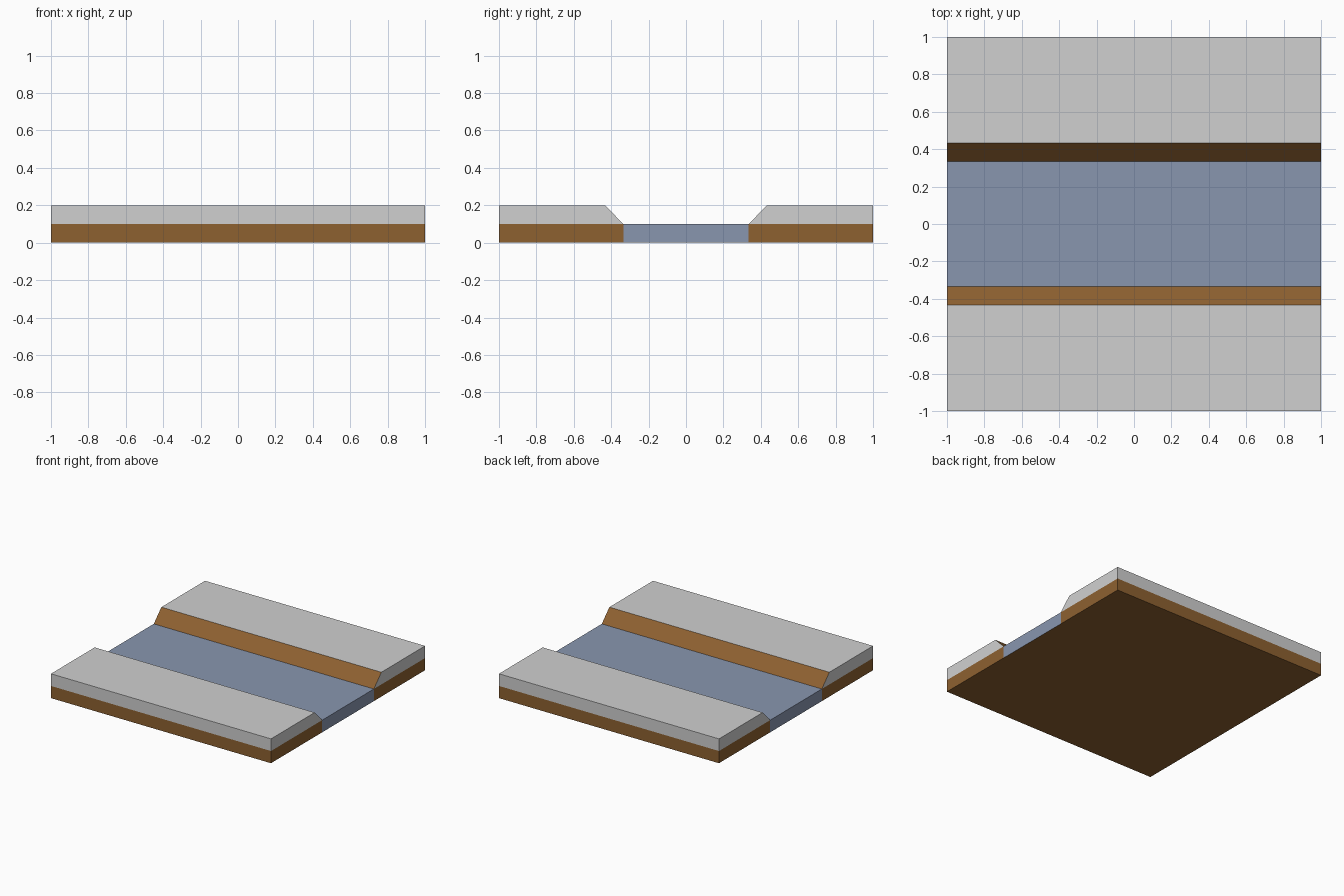
import bpy

if "Cube" in bpy.data.objects:
    bpy.data.objects.remove(bpy.data.objects["Cube"])


def material(name, color):
    m = bpy.data.materials.new(name)
    m.diffuse_color = (*color, 1)
    m.use_nodes = True
    m.node_tree.nodes["Principled BSDF"].inputs["Base Color"].default_value = m.diffuse_color
    return m


DIRT = material("dirt brown", (0.27, 0.119, 0.03))
SNOW = material("snow grey", (0.63, 0.63, 0.63))
WATER = material("water blue", (0.25, 0.305, 0.43))


def prism(name, profile, edge_mats, end_mat, side=1):
    """Extrude a (y, z) profile along x; edges marked None touch a neighbour and stay open."""
    n = len(profile)
    pts = [(y * side, z) for y, z in profile]
    verts = [(x, y, z) for x in (-1, 1) for y, z in pts]
    faces = [tuple(reversed(range(n))), tuple(range(n, 2 * n))]
    mats = [end_mat, end_mat]
    for i, m in enumerate(edge_mats):
        if m:
            j = (i + 1) % n
            faces.append((i, j, n + j, n + i))
            mats.append(m)
    if side < 0:
        faces = [f[::-1] for f in faces]
    mesh = bpy.data.meshes.new(name)
    mesh.from_pydata(verts, [], faces)
    slots = list(dict.fromkeys(mats))
    for m in slots:
        mesh.materials.append(m)
    for poly, m in zip(mesh.polygons, mats):
        poly.material_index = slots.index(m)
    obj = bpy.data.objects.new(name, mesh)
    bpy.context.collection.objects.link(obj)
    return obj


SHORE, CREST = 0.335, 0.433
LOW, HIGH = 0.1, 0.2

# Two banks: dirt base with a snow cap whose slope to the river is bare dirt
for label, side in (("front", -1), ("back", 1)):
    prism(label + "_dirt_base", [(SHORE, 0), (1, 0), (1, LOW), (SHORE, LOW)],
          [DIRT, DIRT, None, None], DIRT, side)
    prism(label + "_snow_bank", [(SHORE, LOW), (1, LOW), (1, HIGH), (CREST, HIGH)],
          [None, SNOW, SNOW, DIRT], SNOW, side)

# River between the banks, with a dirt underside
prism("river", [(-SHORE, 0), (SHORE, 0), (SHORE, LOW), (-SHORE, LOW)],
      [DIRT, None, WATER, None], WATER)
